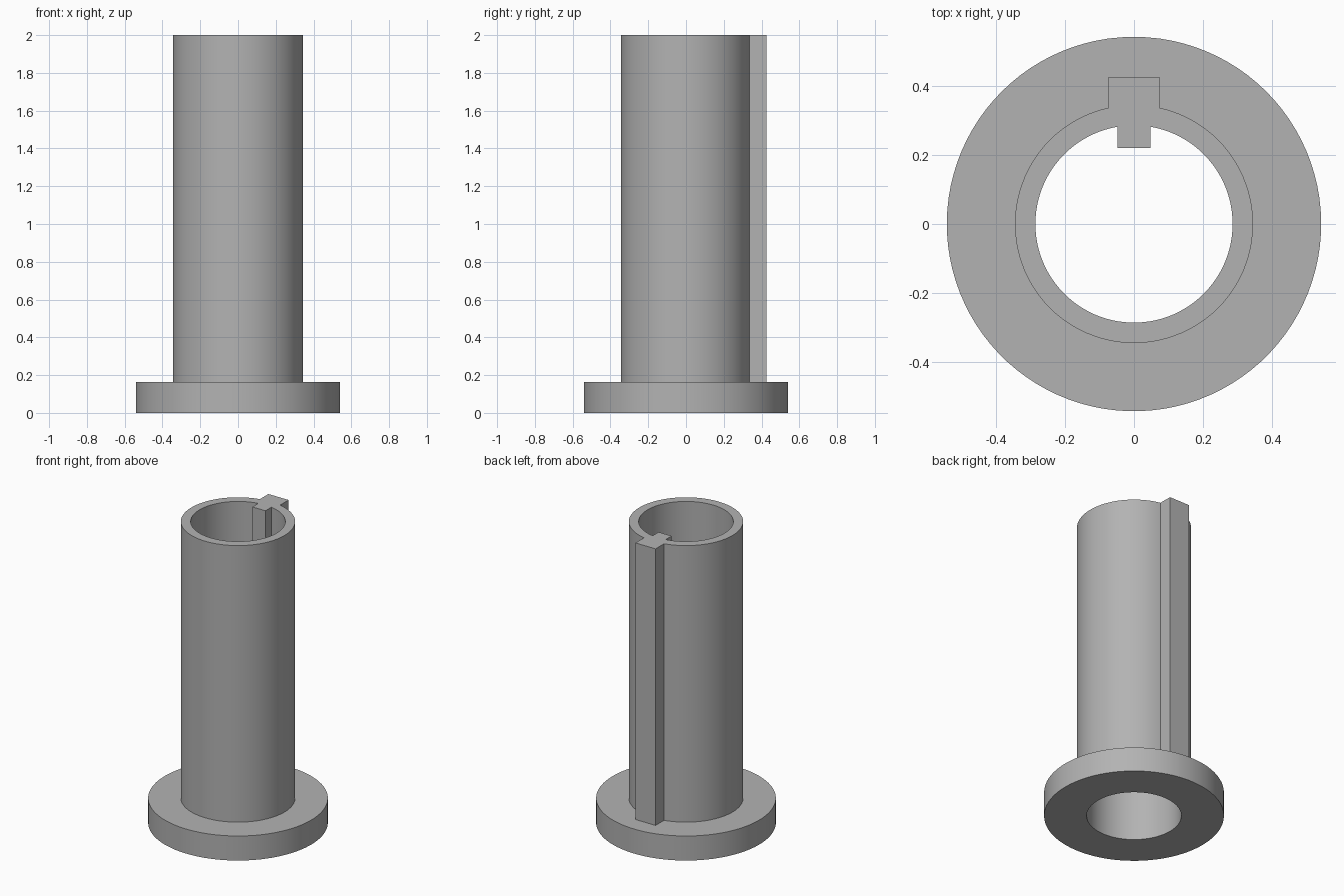
import bpy
import bmesh
from math import asin, pi, sin, cos, radians

cube = bpy.data.objects.get("Cube")
if cube:
    bpy.data.objects.remove(cube)

ARC = 94                       # points on each arc outside the key
FLANGE_R, TUBE_R, BORE_R = 0.541, 0.344, 0.285
FLANGE_TOP, HEIGHT = 0.163, 2.0
RIB = (0.074, 0.425)           # half width and tip of the outer rib
KEY = (0.048, 0.219)           # half width and tip of the inner key


def outline(r, half, tip=None):
    """Circle whose gap at the back is closed by a square tip or by the arc."""
    gap = asin(half / r)
    start, sweep = pi / 2 + gap, 2 * (pi - gap)
    angles = [start + sweep * i / (ARC - 1) for i in range(ARC)]
    pts = [(r * cos(a), r * sin(a)) for a in angles]
    if tip:
        return pts + [(half, tip), (-half, tip)]
    return pts + [(r * sin(a), r * cos(a)) for a in (gap / 3, -gap / 3)]


# Closed loft: up the outside, over the rim, down the bore
sections = [
    (outline(FLANGE_R, RIB[0]), 0),
    (outline(FLANGE_R, RIB[0]), FLANGE_TOP),
    (outline(TUBE_R, *RIB), FLANGE_TOP),
    (outline(TUBE_R, *RIB), HEIGHT),
    (outline(BORE_R, *KEY), HEIGHT),
    (outline(BORE_R, *KEY), FLANGE_TOP),
    (outline(BORE_R, KEY[0]), FLANGE_TOP),
    (outline(BORE_R, KEY[0]), 0),
]
RIM = 3

bm = bmesh.new()
rings = [[bm.verts.new((x, y, z)) for x, y in pts] for pts, z in sections]
count = ARC + 2
for k, low in enumerate(rings):
    high = rings[(k + 1) % len(rings)]
    # The rim across the rib and key is a single flat face
    steps = ARC - 1 if k == RIM else count
    for i in range(steps):
        j = (i + 1) % count
        bm.faces.new((low[i], low[j], high[j], high[i]))
    if k == RIM:
        bm.faces.new(low[ARC - 1:] + [low[0], high[0]] + high[:ARC - 2:-1])

bmesh.ops.remove_doubles(bm, verts=bm.verts, dist=1e-5)
bmesh.ops.recalc_face_normals(bm, faces=bm.faces)
mesh = bpy.data.meshes.new("flanged_sleeve")
bm.to_mesh(mesh)
bm.free()

# Plain grey finish
grey = bpy.data.materials.new("plain grey")
grey.use_nodes = True
colour = (0.45, 0.45, 0.45, 1)
grey.diffuse_color = colour
grey.node_tree.nodes["Principled BSDF"].inputs["Base Color"].default_value = colour
mesh.materials.append(grey)

sleeve = bpy.data.objects.new("flanged_sleeve", mesh)
bpy.context.collection.objects.link(sleeve)
bpy.ops.object.select_all(action="DESELECT")
sleeve.select_set(True)
bpy.context.view_layer.objects.active = sleeve
bpy.ops.object.shade_smooth_by_angle(angle=radians(30))
